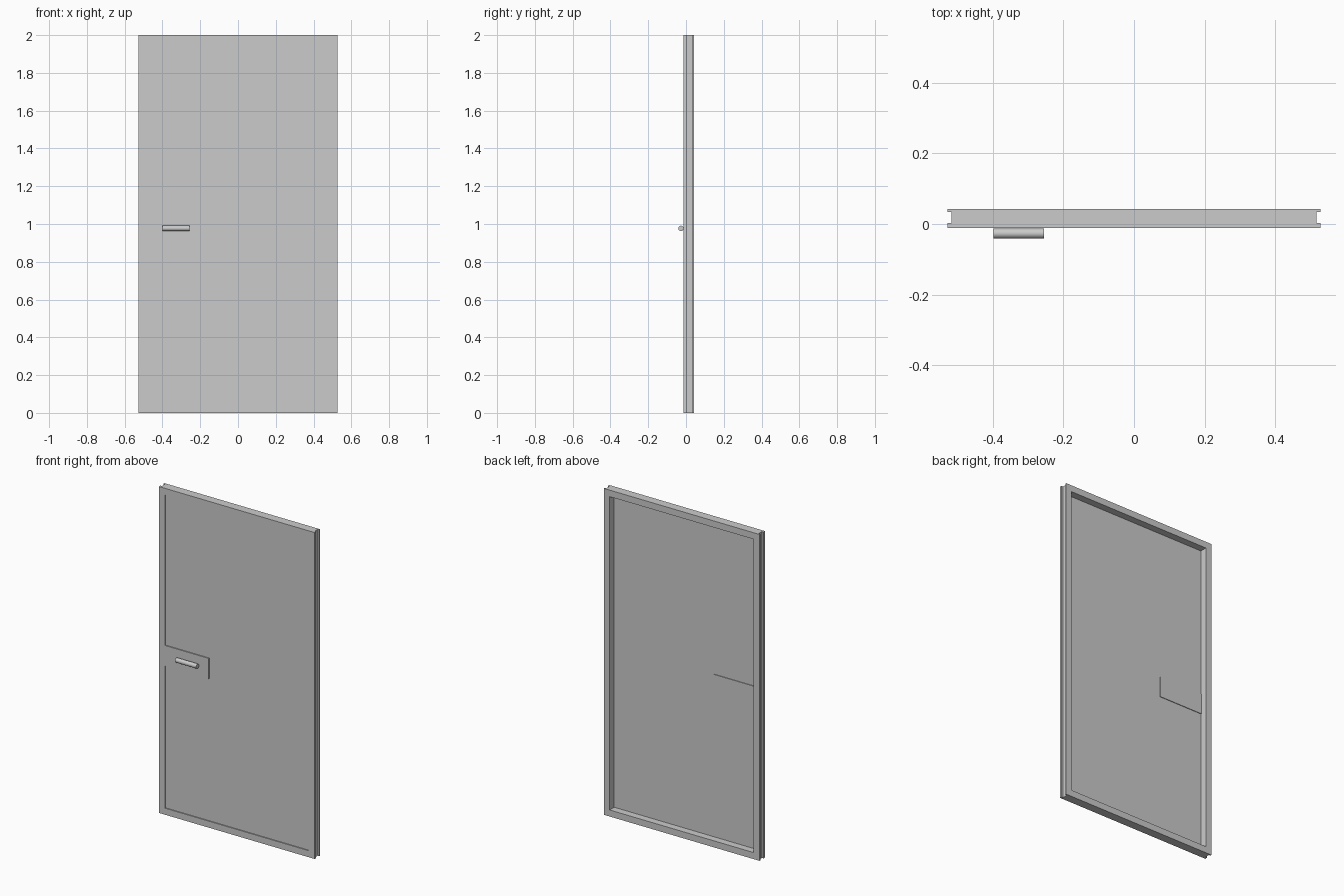
import bpy, bmesh, math

if "Cube" in bpy.data.objects:
    bpy.data.objects.remove(bpy.data.objects["Cube"])

W, H = 0.528, 2.0            # half width, height
INNER, WEB = 0.488, 0.517    # frame opening and groove floor, half widths
FRONT, BACK = -0.012, 0.042  # frame depth
RAIL = 0.04


def finish(name, bm):
    bmesh.ops.recalc_face_normals(bm, faces=bm.faces)
    mesh = bpy.data.meshes.new(name)
    bm.to_mesh(mesh)
    bm.free()
    ob = bpy.data.objects.new(name, mesh)
    bpy.context.collection.objects.link(ob)
    return ob


def box(name, x, y, z):
    bm = bmesh.new()
    bmesh.ops.create_cube(bm, size=1)
    for v in bm.verts:
        v.co = [lo + (c + 0.5) * (hi - lo) for c, (lo, hi) in zip(v.co, (x, y, z))]
    return finish(name, bm)


def stile(name, side):
    profile = [(INNER, FRONT), (W, FRONT), (W, 0.003), (WEB, 0.003),
               (WEB, 0.034), (W, 0.034), (W, BACK), (INNER, BACK)]
    bm = bmesh.new()
    face = bm.faces.new([bm.verts.new((side * x, y, 0)) for x, y in profile])
    out = bmesh.ops.extrude_face_region(bm, geom=[face], use_keep_orig=True)
    for g in out["geom"]:
        if isinstance(g, bmesh.types.BMVert):
            g.co.z = H
    return finish(name, bm)


# Side stiles with a groove down the outer edge
stile("left_stile", -1)
stile("right_stile", 1)

# Top and bottom rails
box("bottom_rail", (-INNER, INNER), (FRONT, BACK), (0, RAIL))
box("top_rail", (-INNER, INNER), (FRONT, BACK), (H - RAIL, H))

# Thin recessed panel and the lock plate that passes through it
box("door_panel", (-INNER, INNER), (-0.006, -0.002), (RAIL, H - RAIL))
box("lock_plate", (-INNER, -0.19), (FRONT, 0.002), (0.912, 1.037))

# Horizontal cylindrical handle
bpy.ops.mesh.primitive_cylinder_add(vertices=24, radius=0.0142, depth=0.143,
                                    location=(-0.327, -0.0268, 0.977),
                                    rotation=(0, math.pi / 2, 0))
handle = bpy.context.object
handle.name = "handle"
bpy.ops.object.shade_smooth_by_angle(angle=math.radians(40))
